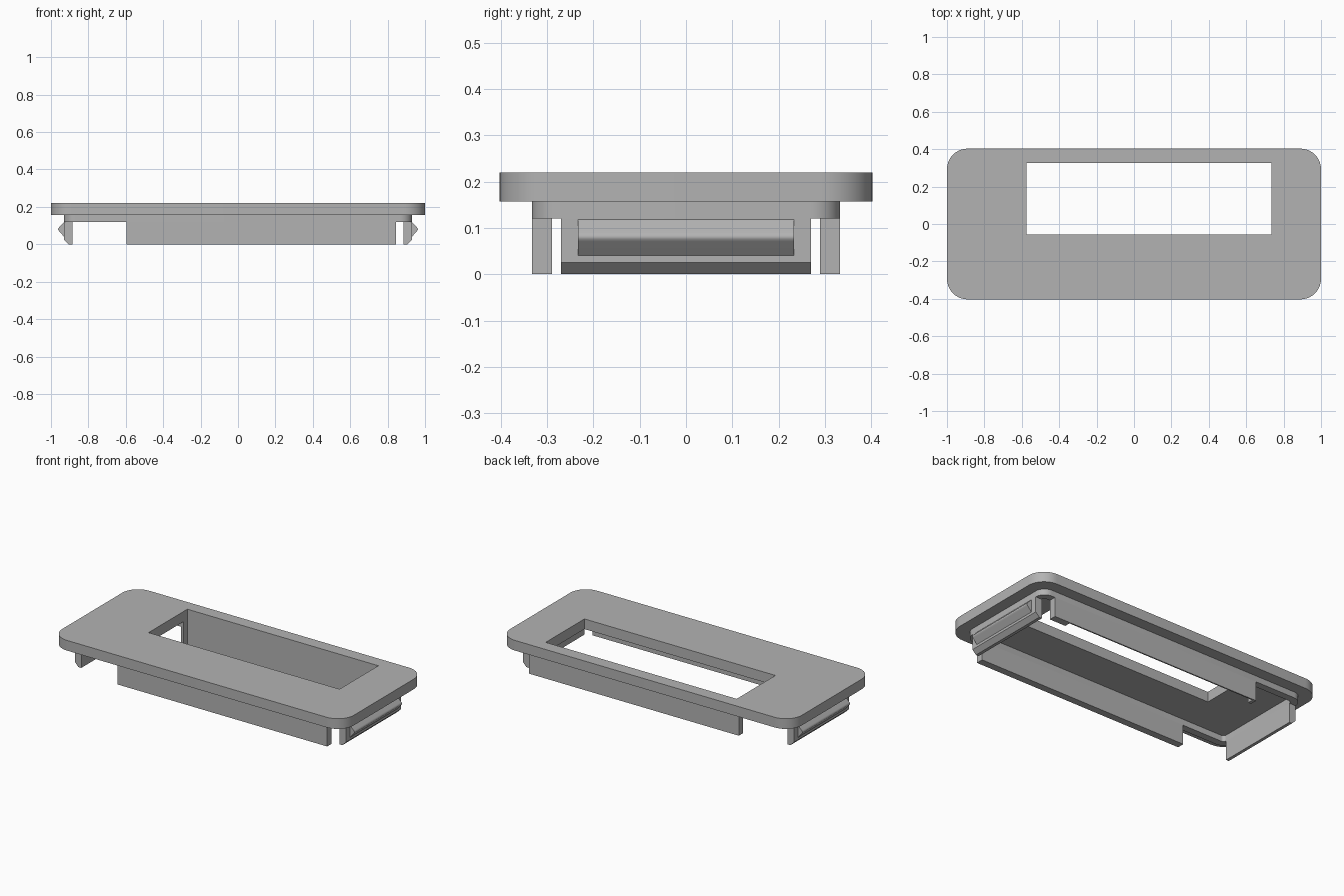
import bpy, bmesh
from math import sin, cos, pi, radians

cube = bpy.data.objects.get("Cube")
if cube:
    bpy.data.objects.remove(cube, do_unlink=True)

grey = bpy.data.materials.new("plain grey")
grey.use_nodes = True
colour = (0.45, 0.45, 0.45, 1)
grey.diffuse_color = colour
grey.node_tree.nodes["Principled BSDF"].inputs["Base Color"].default_value = colour

TOP, PLATE, RIM = 0.22, 0.157, 0.12    # heights of the steps
RX, RY, WALL = 0.93, 0.333, 0.044      # rim half sizes and wall thickness


def prism(name, points, offset):
    """Extrude a closed outline of 3D points by an offset vector."""
    bm = bmesh.new()
    face = bm.faces.new([bm.verts.new(p) for p in points])
    moved = bmesh.ops.extrude_face_region(bm, geom=[face])["geom"]
    bmesh.ops.translate(bm, vec=offset,
                        verts=[v for v in moved if isinstance(v, bmesh.types.BMVert)])
    bmesh.ops.recalc_face_normals(bm, faces=bm.faces)
    mesh = bpy.data.meshes.new(name)
    bm.to_mesh(mesh)
    bm.free()
    mesh.materials.append(grey)
    obj = bpy.data.objects.new(name, mesh)
    bpy.context.collection.objects.link(obj)
    return obj


def rounded_slab(name, hx, hy, r, z0, z1, steps=10):
    points = []
    for k, (sx, sy) in enumerate([(1, 1), (-1, 1), (-1, -1), (1, -1)]):
        for i in range(steps + 1):
            a = (k + i / steps) * pi / 2
            points.append((sx * (hx - r) + r * cos(a), sy * (hy - r) + r * sin(a), z0))
    return prism(name, points, (0, 0, z1 - z0))


def box(name, x0, x1, y0, y1, z0, z1):
    return prism(name, [(x0, y0, z0), (x1, y0, z0), (x1, y1, z0), (x0, y1, z0)],
                 (0, 0, z1 - z0))


def cut(obj, cutter):
    """Subtract the cutter and bake the result."""
    mod = obj.modifiers.new("cut", "BOOLEAN")
    mod.operation, mod.solver, mod.object = "DIFFERENCE", "EXACT", cutter
    graph = bpy.context.evaluated_depsgraph_get()
    mesh = bpy.data.meshes.new_from_object(obj.evaluated_get(graph))
    obj.modifiers.clear()
    obj.data = mesh


# Cover plate, rim below it and the two long walls
plate = rounded_slab("cover_plate", 1, 0.403, 0.11, PLATE, TOP)
rim = rounded_slab("rim", RX, RY, 0.063, RIM, PLATE)
front_wall = box("front_wall", -0.595, 0.845, -RY, -RY + WALL, 0, RIM)
back_wall = box("back_wall", -0.595, 0.845, RY - WALL, RY, 0, RIM)

# Hollow the rim, then cut the window through plate, rim and back wall
hollow = rounded_slab("hollow_cutter", RX - WALL, RY - WALL, 0.02, 0.05, PLATE + 0.0)
hollow.scale.z = 1.0
window = box("window_cutter", -0.575, 0.735, -0.055, 0.325, -0.1, 0.4)
cut(rim, hollow)
for part in (plate, rim, back_wall):
    cut(part, window)
for cutter in (hollow, window):
    bpy.data.objects.remove(cutter, do_unlink=True)

# Snap clips with a tapered foot and a rounded catch at each end
CLIP = [(RX - WALL, 0), (0.905, 0), (RX, 0.025), (RX, RIM), (RX - WALL, RIM)]
CATCH = [(RX, 0.04), (0.957, 0.071), (0.961, 0.076), (0.962, 0.08),
         (0.961, 0.085), (0.957, 0.09), (RX, 0.118)]
smooth = [plate, rim]
for side, s in (("left", 1), ("right", -1)):
    prism(side + "_clip", [(s * x, -0.27, z) for x, z in CLIP], (0, 0.54, 0))
    smooth.append(prism(side + "_catch", [(s * x, -0.233, z) for x, z in CATCH],
                        (0, 0.466, 0)))

# Smooth the rounded parts only
bpy.ops.object.select_all(action="DESELECT")
for obj in smooth:
    obj.select_set(True)
bpy.context.view_layer.objects.active = plate
bpy.ops.object.shade_smooth_by_angle(angle=radians(32))
